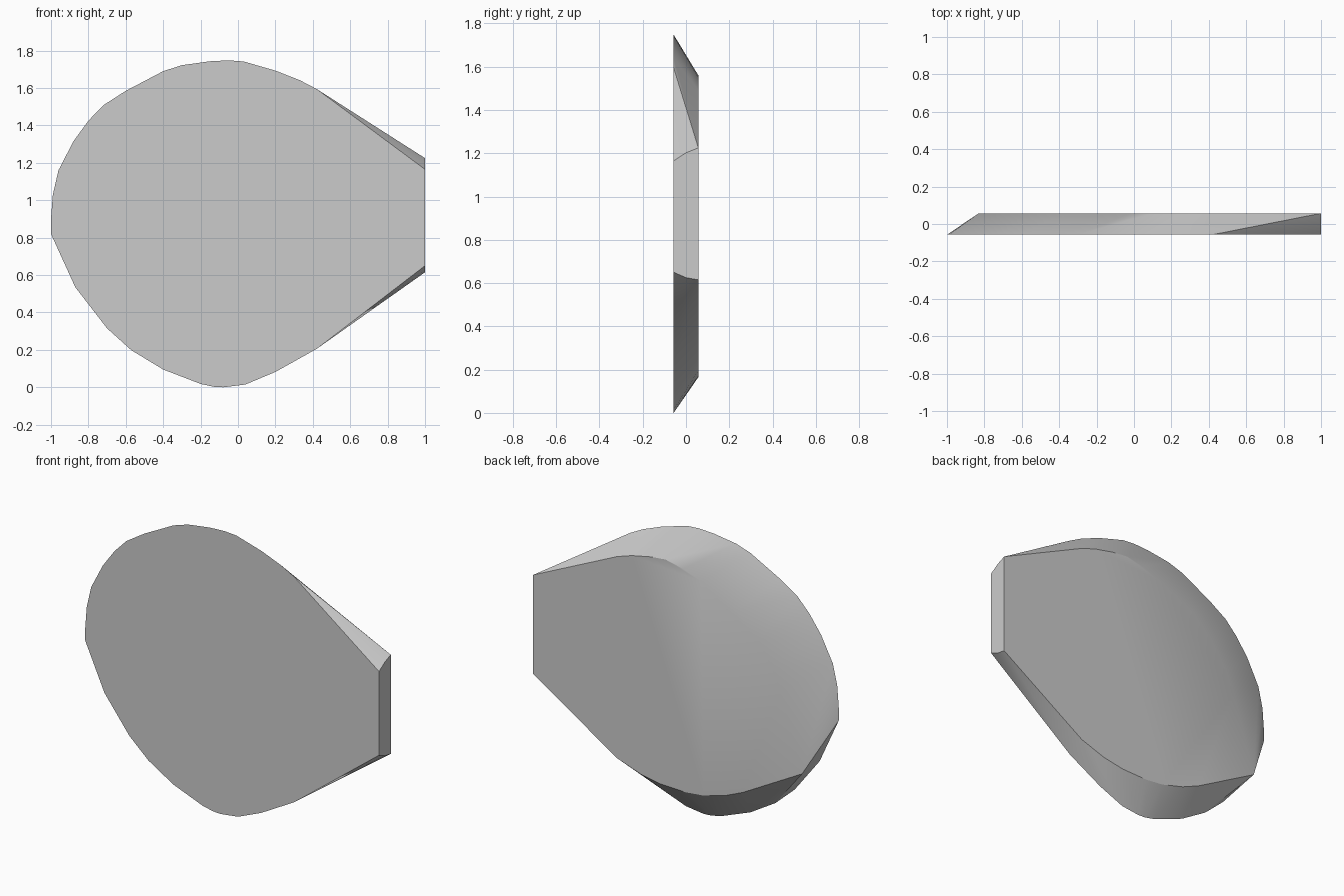
import bpy, bmesh, math

if "Cube" in bpy.data.objects:
    bpy.data.objects.remove(bpy.data.objects["Cube"])

HALF = 0.057  # half thickness

# Outlines as (x, z), clockwise from the top of the flat right end
front = [(1, 1.165), (.42, 1.595), (.33, 1.642), (.2, 1.693), (.03, 1.742), (-.05, 1.748),
         (-.15, 1.743), (-.3, 1.722), (-.4, 1.69), (-.6, 1.585), (-.72, 1.508), (-.8, 1.425),
         (-.88, 1.315), (-.96, 1.16), (-.99, 1.03), (-1, .9), (-1, .82), (-.95, .71),
         (-.87, .535), (-.7, .315), (-.57, .198), (-.4, .095), (-.2, .018), (-.13, .003),
         (-.08, 0), (.04, .015), (.2, .082), (.42, .205), (1, .65)]
back = [(1, 1.225), (.43, 1.49), (.33, 1.523), (.2, 1.55), (.1, 1.56), (-.02, 1.535),
        (-.14, 1.49), (-.38, 1.378), (-.53, 1.235), (-.625, 1.09), (-.686, .96),
        (-.83, .49), (-.427, .268), (-.31, .218), (-.16, .177), (-.04, .165),
        (.13, .17), (.27, .195), (.43, .25), (1, .615)]
# Slight bow of the end cap's top and bottom edges
end_bow = [(1, 1.202), (1, .625)]

# Bevelled plate: hull skinned between the two outlines
bm = bmesh.new()
for y, outline in ((-HALF, front), (0, end_bow), (HALF, back)):
    for x, z in outline:
        bm.verts.new((x, y, z))
hull = bmesh.ops.convex_hull(bm, input=bm.verts[:])
loose = [v for v in bm.verts if not v.link_faces]
bmesh.ops.delete(bm, geom=loose, context='VERTS')
bmesh.ops.dissolve_limit(bm, angle_limit=math.radians(0.5), verts=bm.verts[:], edges=bm.edges[:])
bmesh.ops.recalc_face_normals(bm, faces=bm.faces[:])

mesh = bpy.data.meshes.new("bevelled_plate")
bm.to_mesh(mesh)
bm.free()
plate = bpy.data.objects.new("bevelled_plate", mesh)
bpy.context.collection.objects.link(plate)
bpy.context.view_layer.objects.active = plate
plate.select_set(True)
bpy.ops.object.shade_smooth_by_angle(angle=math.radians(25))
